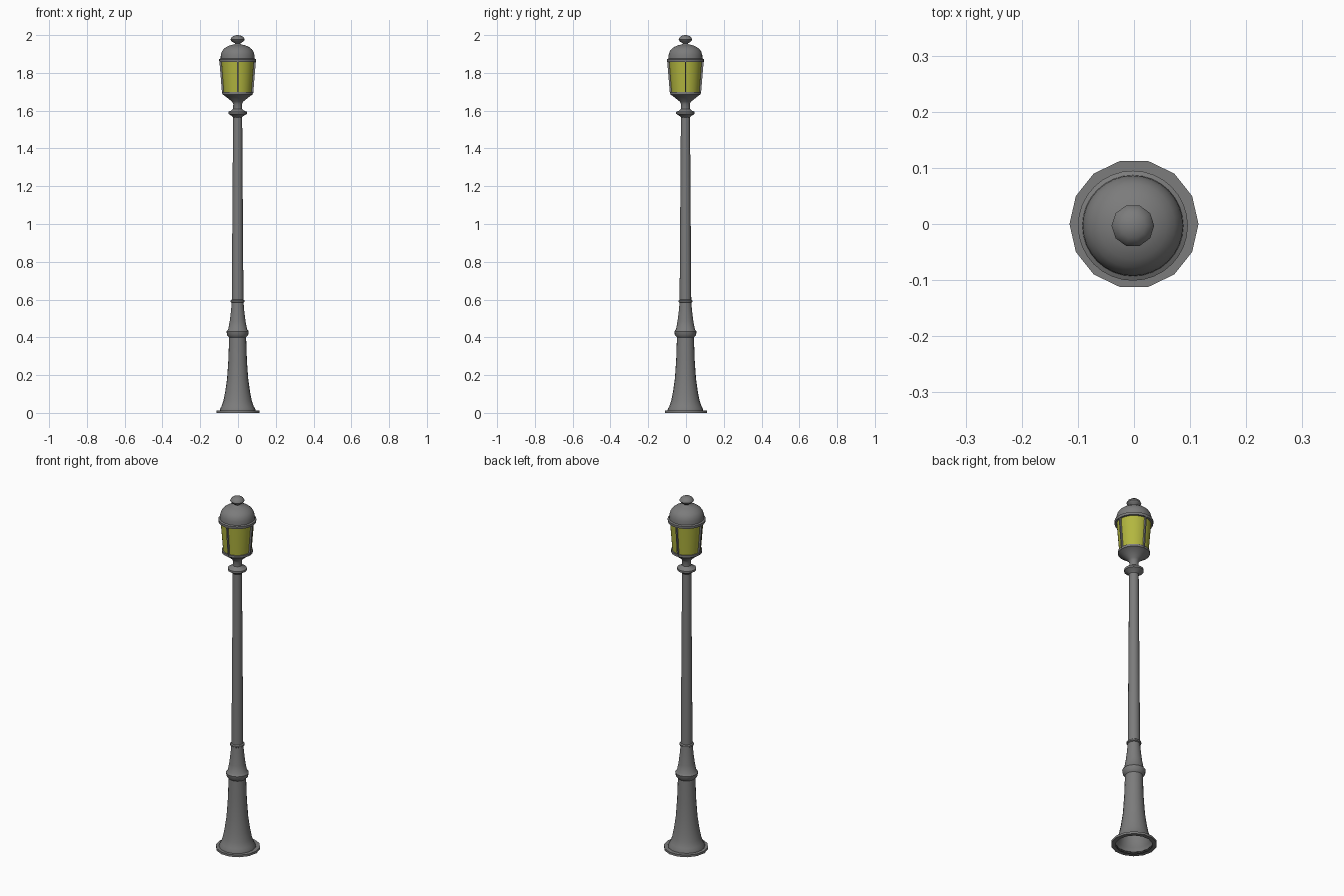
import bpy, bmesh, math
from mathutils import Matrix, Vector

cube = bpy.data.objects.get("Cube")
if cube:
    bpy.data.objects.remove(cube, do_unlink=True)


def material(name, color):
    m = bpy.data.materials.new(name)
    m.use_nodes = True
    m.diffuse_color = color
    m.node_tree.nodes["Principled BSDF"].inputs["Base Color"].default_value = color
    return m


IRON = material("grey_iron", (0.2, 0.2, 0.2, 1))
GLASS = material("yellow_glass", (0.45, 0.47, 0.05, 1))
AXIS = Vector((-0.002, -0.003, 0))  # the post stands slightly off its foot


def finish(name, bm, mat, angle):
    bmesh.ops.recalc_face_normals(bm, faces=bm.faces)
    mesh = bpy.data.meshes.new(name)
    bm.to_mesh(mesh)
    bm.free()
    mesh.materials.append(mat)
    obj = bpy.data.objects.new(name, mesh)
    bpy.context.collection.objects.link(obj)
    bpy.ops.object.select_all(action="DESELECT")
    obj.select_set(True)
    bpy.context.view_layer.objects.active = obj
    bpy.ops.object.shade_smooth_by_angle(angle=math.radians(angle))
    return obj


def turned(name, profile, sides, mat=IRON, offset=AXIS, angle=35):
    """Revolve a (radius, height) profile around the vertical axis."""
    bm = bmesh.new()
    pts = [bm.verts.new((r, 0, z)) for r, z in profile]
    edges = [bm.edges.new(pair) for pair in zip(pts, pts[1:])]
    bmesh.ops.spin(bm, geom=pts + edges, cent=(0, 0, 0), axis=(0, 0, 1),
                   angle=math.tau, steps=sides, use_duplicate=False)
    bmesh.ops.remove_doubles(bm, verts=bm.verts, dist=0.0003)
    bmesh.ops.translate(bm, verts=bm.verts, vec=offset)
    return finish(name, bm, mat, angle)


# Foot plate, open underneath
turned("foot_plate", [(0.093, 0), (0.115, 0), (0.115, 0.012), (0.093, 0.012)],
       14, offset=Vector())

# Flared hollow pedestal with its collar
turned("pedestal", [
    (0.095, 0.008), (0.093, 0.022), (0.085, 0.035), (0.075, 0.065), (0.066, 0.11),
    (0.056, 0.18), (0.049, 0.28), (0.045, 0.4), (0.056, 0.412), (0.059, 0.432),
    (0.05, 0.442), (0.042, 0.485), (0.035, 0.54), (0.031, 0.587)], 20)

# Slender shaft and its rings
turned("shaft_ring", [(0.03, 0.583), (0.037, 0.587), (0.037, 0.595), (0.03, 0.6)], 20)
turned("shaft", [(0.031, 0.585), (0.024, 1.58)], 16)
turned("shaft_capital", [
    (0.024, 1.565), (0.031, 1.572), (0.049, 1.583), (0.049, 1.594), (0.034, 1.6),
    (0.024, 1.61)], 24)

# Cup that carries the lantern
turned("lantern_cup", [
    (0.024, 1.605), (0.023, 1.635), (0.03, 1.648), (0.055, 1.668), (0.073, 1.682),
    (0.08, 1.685), (0.08, 1.698), (0, 1.698)], 32)

# Glass and the four upright bars around it
turned("lantern_glass", [(0.073, 1.69), (0.087, 1.868)], 32, GLASS)
low, high = Vector((0.0735, 0, 1.692)), Vector((0.088, 0, 1.868))
lean = (high - low).to_track_quat("Z", "Y").to_matrix().to_4x4()
for side, turn in zip(("left", "back", "right", "front"), range(4)):
    bm = bmesh.new()
    bmesh.ops.create_cube(bm, size=1, matrix=Matrix.Diagonal(
        (0.007, 0.018, (high - low).length, 1)))
    bmesh.ops.transform(bm, verts=bm.verts, matrix=Matrix.Translation(AXIS)
                        @ Matrix.Rotation(turn * math.pi / 2, 4, "Z")
                        @ Matrix.Translation((low + high) / 2) @ lean)
    finish(f"lantern_bar_{side}", bm, IRON, 30)

# Domed roof with its rim
turned("lantern_roof", [
    (0, 1.858), (0.097, 1.858), (0.098, 1.872), (0.09, 1.876), (0.089, 1.895),
    (0.084, 1.912), (0.075, 1.925), (0.06, 1.937), (0.04, 1.946), (0.018, 1.951),
    (0.012, 1.956)], 32)

# Finial knob
turned("finial", [
    (0.012, 1.95), (0.015, 1.957), (0.031, 1.966), (0.038, 1.976), (0.034, 1.986),
    (0.023, 1.995), (0.01, 1.999), (0, 2.0)], 10, angle=45)
